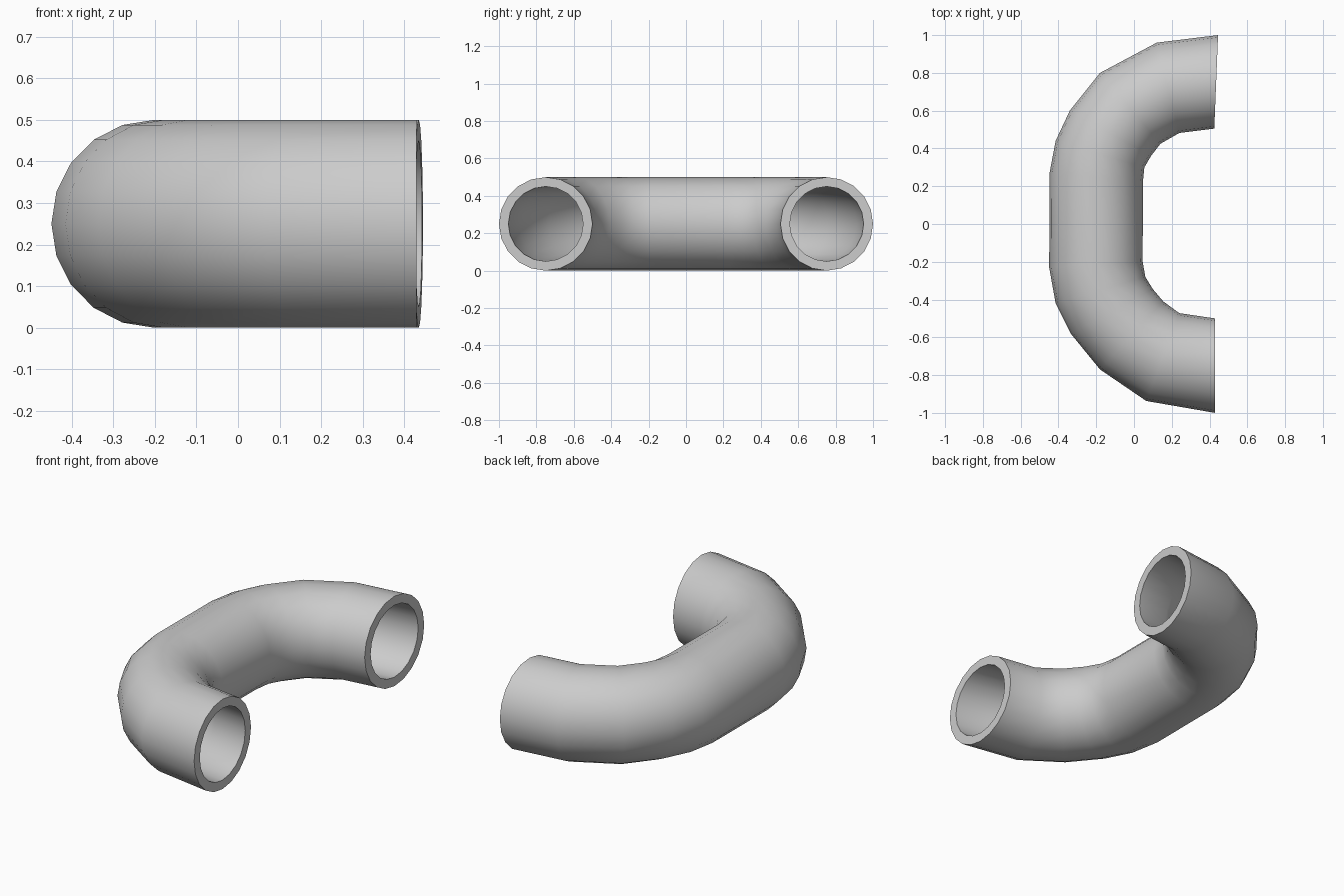
import bpy, bmesh, math
from mathutils import Vector

if "Cube" in bpy.data.objects:
    bpy.data.objects.remove(bpy.data.objects["Cube"])

SIDES = 20
HEIGHT = 0.25
WALL = 0.05

# Bend stations: outer x, y and inner x, y of each ring across the pipe
STATIONS = [
    (0.445, 1.0, 0.425, 0.505), (0.12, 0.96, 0.24, 0.482),
    (-0.18, 0.80, 0.14, 0.425), (-0.34, 0.60, 0.09, 0.36),
    (-0.415, 0.44, 0.055, 0.30), (-0.447, 0.27, 0.047, 0.22),
    (-0.449, -0.23, 0.046, -0.20), (-0.415, -0.42, 0.06, -0.28),
    (-0.335, -0.58, 0.10, -0.345), (-0.18, -0.77, 0.155, -0.41),
    (0.065, -0.937, 0.24, -0.472), (0.43, -1.0, 0.43, -0.5),
]

bm = bmesh.new()


def ring(station, inset):
    ox, oy, ix, iy = station
    outer, inner = Vector((ox, oy, HEIGHT)), Vector((ix, iy, HEIGHT))
    centre = (outer + inner) / 2
    half = (outer - inner) / 2
    across = half.normalized() * (half.length - inset)
    up = Vector((0, 0, 0.25 - inset))
    angles = [2 * math.pi * i / SIDES for i in range(SIDES)]
    return [bm.verts.new(centre + across * math.cos(a) + up * math.sin(a)) for a in angles]


def bridge(a, b):
    for i in range(SIDES):
        j = (i + 1) % SIDES
        bm.faces.new((a[i], a[j], b[j], b[i]))


# Outside and inside walls, joined by flat rims at both open ends
outside = [ring(s, 0) for s in STATIONS]
inside = [ring(s, WALL) for s in STATIONS]
loop = outside + inside[::-1]
for k in range(len(loop)):
    bridge(loop[k], loop[(k + 1) % len(loop)])
bmesh.ops.recalc_face_normals(bm, faces=bm.faces)

mesh = bpy.data.meshes.new("bent_pipe")
bm.to_mesh(mesh)
bm.free()
pipe = bpy.data.objects.new("bent_pipe", mesh)
bpy.context.collection.objects.link(pipe)

# Smooth walls, crisp rims
bpy.context.view_layer.objects.active = pipe
pipe.select_set(True)
bpy.ops.object.shade_smooth_by_angle(angle=math.radians(40))
